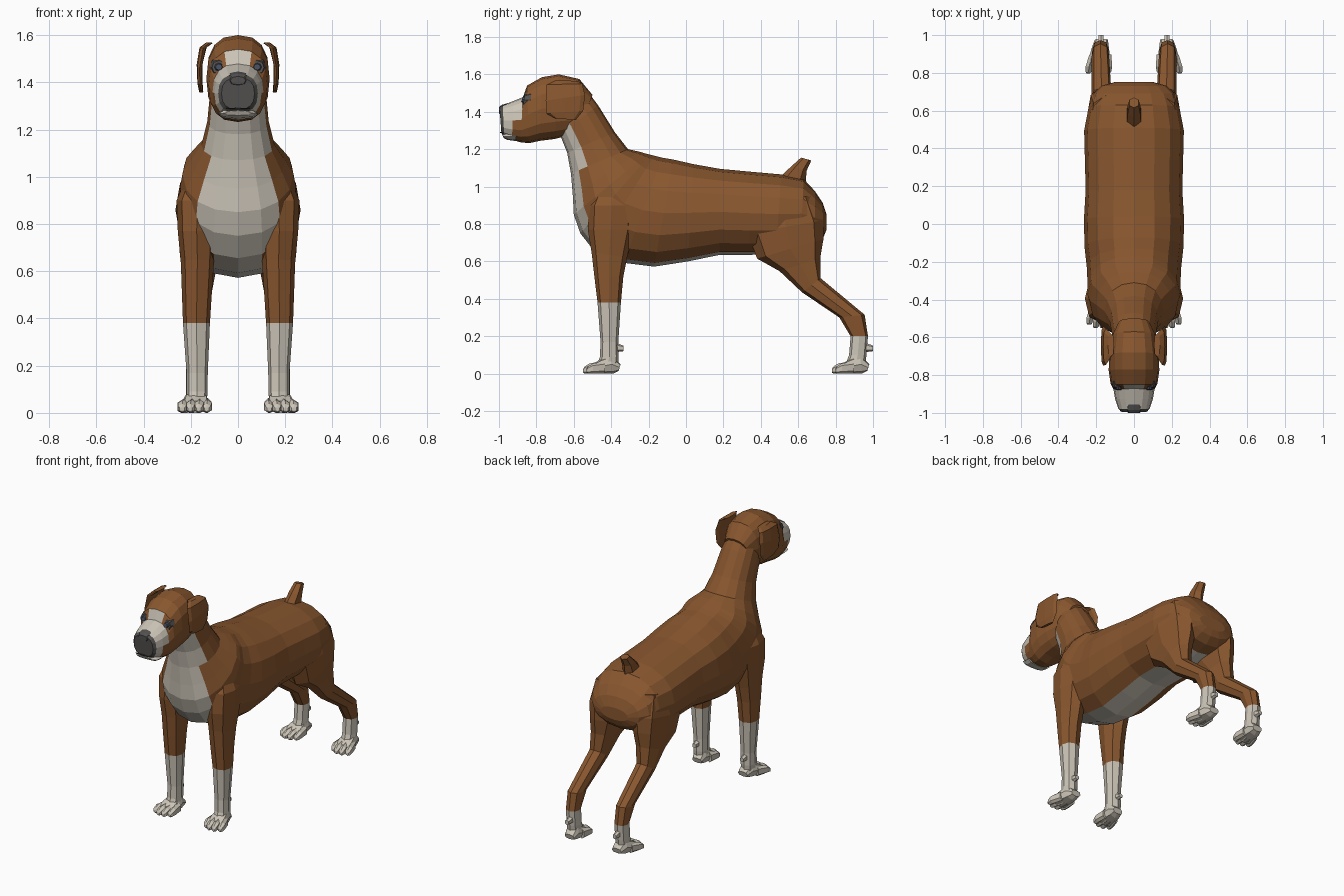
import bpy, bmesh, math
from mathutils import Vector


def material(name, rgb):
    m = bpy.data.materials.new(name)
    m.diffuse_color = (*rgb, 1)
    return m


BROWN = material("brown coat", (0.25, 0.095, 0.028))
WHITE = material("white markings", (0.60, 0.555, 0.475))
MASK = material("dark mask", (0.085, 0.082, 0.08))
BLACK = material("black nose", (0.03, 0.03, 0.032))
EYE = material("eye slate", (0.06, 0.075, 0.11))


def spow(v, e):
    return math.copysign(abs(v) ** e, v)


def loft(name, rings, n=8, e=0.9, mats=(BROWN,), rule=None, side=1):
    """Skin through rings (y0, z0, y1, z1, centre x, half width).
    Vertex 0 of a ring lies at point 0 and vertex n/2 at point 1."""
    bm = bmesh.new()
    rows = []
    for y0, z0, y1, z1, cx, w in rings:
        row = []
        for k in range(n):
            t = 2 * math.pi * k / n
            c, s = spow(math.cos(t), e), spow(math.sin(t), e)
            row.append(bm.verts.new((side * (cx + w * s),
                                     (y0 + y1) / 2 + (y0 - y1) / 2 * c,
                                     (z0 + z1) / 2 + (z0 - z1) / 2 * c)))
        rows.append(row)
    for r in range(len(rows) - 1):
        for k in range(n):
            j = (k + 1) % n
            f = bm.faces.new((rows[r][k], rows[r][j], rows[r + 1][j], rows[r + 1][k]))
            f.material_index = rule(r, k) if rule else 0
    for r, row in ((0, rows[0]), (len(rows) - 2, rows[-1])):
        f = bm.faces.new(row)
        f.material_index = rule(r, 0) if rule else 0
    bmesh.ops.recalc_face_normals(bm, faces=bm.faces)
    me = bpy.data.meshes.new(name)
    bm.to_mesh(me)
    bm.free()
    for m in mats:
        me.materials.append(m)
    ob = bpy.data.objects.new(name, me)
    bpy.context.collection.objects.link(ob)
    return ob


# Neck, chest, barrel and rump as one skin that fans round from neck to back
torso = [
    (-.55, 1.54, -.73, 1.34, 0, .10),
    (-.47, 1.435, -.675, 1.28, 0, .118),
    (-.38, 1.29, -.635, 1.18, 0, .13),
    (-.31, 1.20, -.615, 1.07, 0, .155),
    (-.25, 1.187, -.605, .95, 0, .20),
    (-.21, 1.175, -.60, .85, 0, .235),
    (-.19, 1.17, -.565, .75, 0, .245),
    (-.17, 1.165, -.49, .655, 0, .245),
    (-.13, 1.155, -.33, .592, 0, .25),
    (-.07, 1.145, -.17, .572, 0, .262),
    (.04, 1.12, .01, .60, 0, .265),
    (.18, 1.095, .18, .635, 0, .256),
    (.34, 1.08, .34, .635, 0, .26),
    (.51, 1.065, .48, .64, 0, .264),
    (.63, 1.04, .61, .67, 0, .24),
    (.69, .975, .69, .69, 0, .215),
    (.73, .915, .735, .73, 0, .17),
    (.752, .85, .752, .77, 0, .10),
]


def torso_rule(r, k):
    # white throat and bib narrowing to a belly strip
    half = 3 if r < 3 else 2 if r < 7 else 1 if r < 14 else 0
    return int(8 - half <= k < 8 + half)


loft("torso", torso, 16, 0.92, (BROWN, WHITE), torso_rule)

# Head with blaze, white muzzle and dark mask
head = [
    (-.50, 1.49, -.56, 1.33, 0, .085),
    (-.57, 1.575, -.62, 1.275, 0, .118),
    (-.68, 1.60, -.70, 1.255, 0, .132),
    (-.77, 1.585, -.78, 1.245, 0, .134),
    (-.85, 1.54, -.84, 1.232, 0, .124),
    (-.872, 1.478, -.885, 1.237, 0, .108),
    (-.925, 1.457, -.93, 1.25, 0, .10),
    (-.98, 1.435, -.972, 1.27, 0, .084),
    (-.997, 1.42, -.987, 1.285, 0, .07),
]


def head_rule(r, k):
    top = min(k, 15 - k)
    if r == 7:
        return 2
    if r == 6 or (r == 5 and top < 4) or (r == 4 and top < 1):
        return 1
    return 0


loft("head", head, 16, 0.8, (BROWN, WHITE, MASK), head_rule)
loft("nose", [(-.955, 1.446, -.955, 1.40, 0, .042),
              (-.985, 1.437, -.985, 1.385, 0, .045),
              (-1.0, 1.425, -1.0, 1.39, 0, .032)], 8, 0.8, (MASK,))
loft("mouth_line", [(-.985, 1.293, -.985, 1.286, 0, .065),
                    (-.994, 1.293, -.994, 1.286, 0, .055)], 4, 1, (BLACK,))
# Lower lip
loft("lower_lip", [(-.91, 1.29, -.91, 1.243, 0, .085),
                   (-.96, 1.285, -.955, 1.25, 0, .08),
                   (-.985, 1.28, -.975, 1.26, 0, .055)], 8, 0.8, (WHITE,))

# Stub tail
loft("tail", [(.50, 1.05, .64, 1.02, 0, .042),
              (.565, 1.11, .645, 1.085, 0, .038),
              (.615, 1.155, .67, 1.14, 0, .028)], 6)


def paw(name, cx, y, side):
    # heel and pad, then four toes
    loft(name, [(y + .20, .05, y + .19, .015, cx - .005, .035),
                (y + .15, .10, y + .16, .0, cx, .045),
                (y + .09, .075, y + .09, .0, cx + .005, .058),
                (y + .05, .05, y + .05, .0, cx + .008, .058)],
         8, 0.75, (WHITE,), side=side)
    for i, dx in enumerate((-.052, -.018, .018, .052)):
        t = y + (.018 if i in (0, 3) else 0)
        loft(f"{name}_toe_{i + 1}",
             [(t + .10, .065, t + .10, .0, cx + dx * .8, .018),
              (t + .035, .055, t + .035, .0, cx + .008 + dx, .021),
              (t + .008, .038, t + .008, .0, cx + .011 + dx, .018),
              (t, .024, t, .006, cx + .012 + dx, .011)],
             6, 0.8, (WHITE,), side=side)


front_leg = [
    (-.45, 1.04, -.33, 1.04, .15, .05),
    (-.52, .90, -.27, .90, .172, .088),
    (-.525, .77, -.28, .77, .175, .08),
    (-.505, .65, -.315, .62, .172, .070),
    (-.49, .52, -.335, .52, .174, .064),
    (-.473, .38, -.348, .38, .176, .057),
    (-.457, .17, -.362, .17, .173, .045),
    (-.46, .09, -.36, .09, .174, .045),
    (-.48, .04, -.365, .02, .175, .042),
]
hind_leg = [
    (.36, .92, .68, .95, .15, .085),
    (.33, .75, .735, .82, .155, .10),
    (.38, .615, .735, .72, .158, .088),
    (.50, .548, .718, .62, .165, .068),
    (.62, .435, .72, .51, .172, .054),
    (.82, .30, .955, .315, .178, .046),
    (.88, .20, .973, .20, .178, .042),
    (.872, .10, .965, .10, .178, .042),
    (.85, .04, .955, .02, .18, .042),
]
ear = [
    (-.70, 1.568, -.58, 1.565, .122, .016),
    (-.745, 1.545, -.555, 1.55, .148, .015),
    (-.75, 1.46, -.54, 1.49, .163, .012),
    (-.745, 1.39, -.55, 1.405, .161, .011),
    (-.70, 1.365, -.59, 1.356, .156, .009),
]

for side, tag in ((1, "left"), (-1, "right")):
    loft(f"front_leg_{tag}", front_leg, 8, 0.85, (BROWN, WHITE),
         lambda r, k: int(r >= 5), side)
    loft(f"hind_leg_{tag}", hind_leg, 8, 0.85, (BROWN, WHITE),
         lambda r, k: int(r >= 6), side)
    paw(f"front_paw_{tag}", .173, -.55, side)
    paw(f"hind_paw_{tag}", .178, .78, side)
    # Small pads behind the pasterns
    for nm, y in (("front", -.335), ("hind", 1.0)):
        loft(f"{nm}_pastern_pad_{tag}", [(y - .04, .165, y - .04, .115, .175, .018),
                                         (y, .15, y, .12, .175, .014)],
             6, 0.8, (WHITE,), side=side)
    loft(f"ear_{tag}", ear, 8, 0.7, side=side)
    # Eye with dark rim
    loft(f"eye_rim_{tag}", [(-.83, 1.505, -.83, 1.42, .082, .038),
                            (-.862, 1.492, -.872, 1.435, .08, .030)],
         8, 0.9, (MASK,), side=side)
    loft(f"eye_{tag}", [(-.85, 1.488, -.855, 1.442, .083, .024),
                        (-.875, 1.478, -.88, 1.452, .081, .014)],
         8, 1, (EYE,), side=side)
